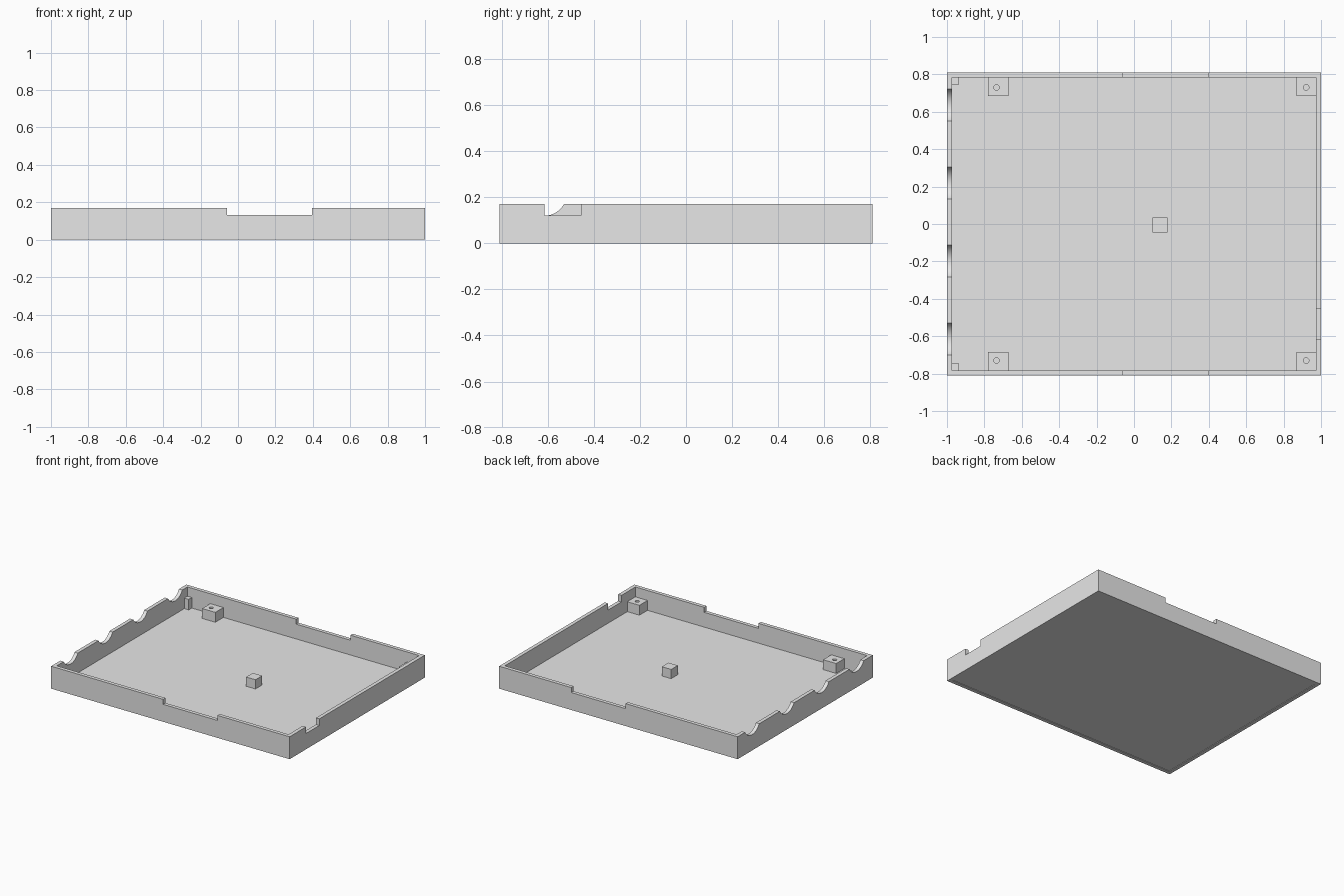
import bpy

cube = bpy.data.objects.get("Cube")
if cube:
    bpy.data.objects.remove(cube, do_unlink=True)

W, D, H = 1.0, 0.81, 0.17      # half width, half depth, wall height
T, FLOOR = 0.028, 0.02         # wall thickness, floor level

grey = bpy.data.materials.new("plain grey")
grey.use_nodes = True
grey.diffuse_color = (0.8, 0.8, 0.8, 1)
grey.node_tree.nodes["Principled BSDF"].inputs["Base Color"].default_value = (0.8, 0.8, 0.8, 1)


def box(name, x, y, z):
    """Box from (min, max) ranges."""
    bpy.ops.mesh.primitive_cube_add(size=1)
    ob = bpy.context.object
    ob.name = name
    for v in ob.data.vertices:
        for i, (lo, hi) in enumerate((x, y, z)):
            v.co[i] = lo if v.co[i] < 0 else hi
    ob.data.materials.append(grey)
    return ob


def rod(name, r, depth, loc, rot=(0, 0, 0), sides=32):
    bpy.ops.mesh.primitive_cylinder_add(vertices=sides, radius=r, depth=depth,
                                        location=loc, rotation=rot)
    ob = bpy.context.object
    ob.name = name
    ob.data.materials.append(grey)
    return ob


def cut(target, cutter):
    """Subtract the cutter and remove it."""
    cutter.hide_render = True
    mod = target.modifiers.new("cut", "BOOLEAN")
    mod.operation, mod.solver, mod.object = "DIFFERENCE", "EXACT", cutter
    bpy.ops.object.select_all(action="DESELECT")
    bpy.context.view_layer.objects.active = target
    target.select_set(True)
    bpy.ops.object.modifier_apply(modifier=mod.name)
    bpy.data.objects.remove(cutter, do_unlink=True)


def smooth(ob):
    bpy.ops.object.select_all(action="DESELECT")
    bpy.context.view_layer.objects.active = ob
    ob.select_set(True)
    bpy.ops.object.shade_smooth_by_angle(angle=0.5)


# Tray shell with its cavity and shallow underside recess
tray = box("tray", (-W, W), (-D, D), (0, H))
cut(tray, box("cavity", (-W + T, W - T), (-D + T, D - T), (FLOOR, 0.4)))
cut(tray, box("underside_recess", (-W + T, W - T), (-D + T, D - T), (-0.1, 0.004)))

# Wide notch through front and back walls, small notch in the left wall
cut(tray, box("long_notch", (-0.06, 0.395), (-1, 1), (0.132, 0.4)))
cut(tray, box("side_notch", (0.9, 1.1), (-0.615, -0.455), (0.12, 0.4)))

# Four scallops along the other side wall
for i in range(4):
    y = -0.615 + i * 0.417
    cut(tray, rod("scallop", 0.097, 0.2, (-W, y, 0.217), (0, 1.570796, 0), 64))
smooth(tray)

# Mounting blocks with screw holes
for side, x0, x1, hx in (("right", -0.78, -0.67, -0.735), ("left", 0.87, 0.98, 0.92)):
    for end, s in (("front", -1), ("back", 1)):
        ys = sorted((s * 0.685, s * 0.79))
        block = box(f"mounting_block_{end}_{side}", (x0, x1), ys, (0.01, 0.095))
        cut(block, rod("screw_hole", 0.015, 0.1, (hx, s * 0.73, 0.09)))
        smooth(block)

# Small corner posts
for end, s in (("front", -1), ("back", 1)):
    ys = sorted((s * 0.745, s * 0.79))
    box(f"corner_post_{end}", (-0.98, -0.935), ys, (0.01, 0.1))

# Central support
box("centre_support", (0.1, 0.178), (-0.045, 0.035), (0.01, 0.09))
